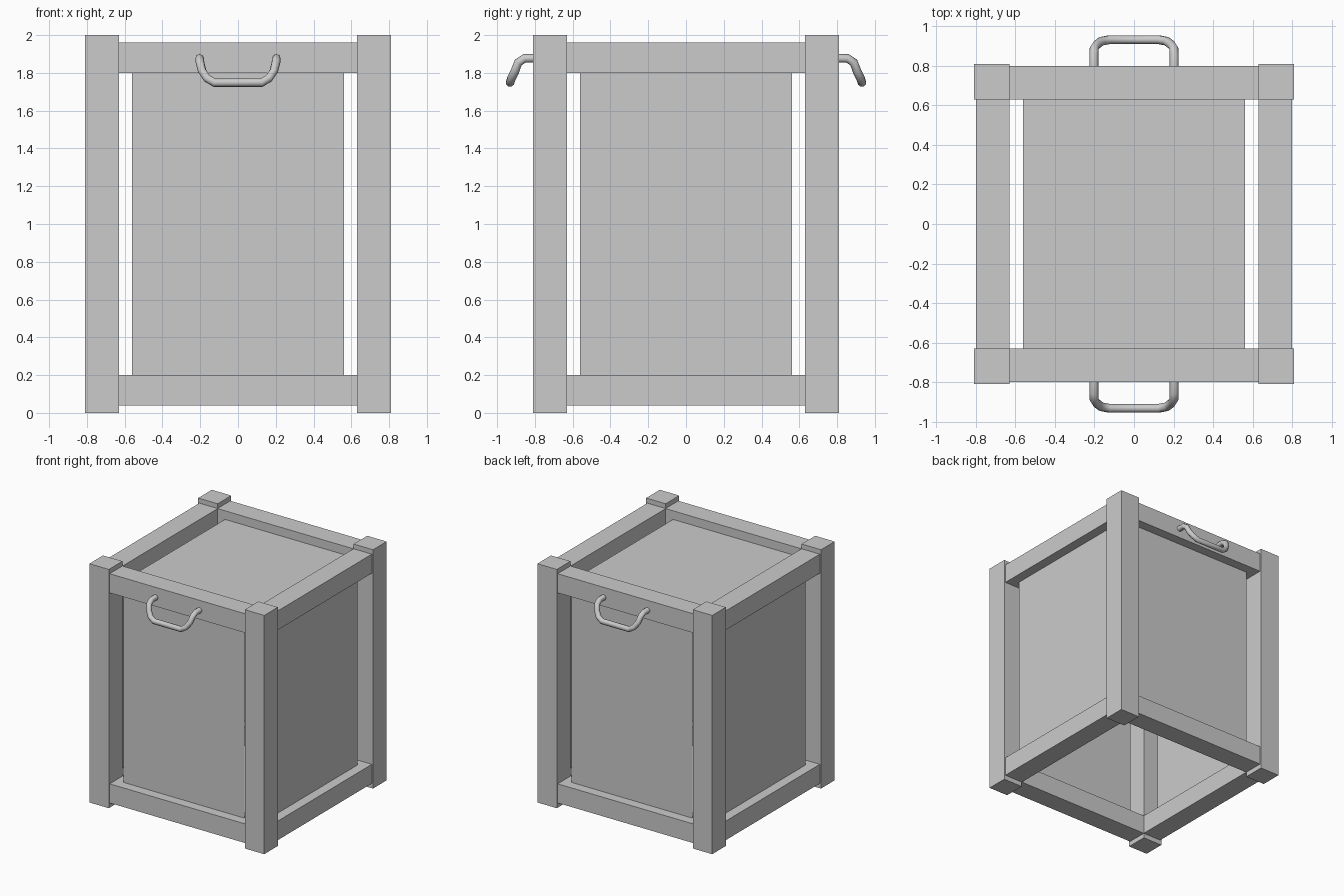
import bpy
from math import radians

if "Cube" in bpy.data.objects:
    bpy.data.objects.remove(bpy.data.objects["Cube"], do_unlink=True)

grey = bpy.data.materials.new("light_grey")
grey.use_nodes = True
GREY = (0.6, 0.6, 0.6, 1)
grey.diffuse_color = GREY
grey.node_tree.nodes["Principled BSDF"].inputs["Base Color"].default_value = GREY


def box(name, centre, size):
    bpy.ops.mesh.primitive_cube_add(size=1, location=centre)
    part = bpy.context.object
    part.name = name
    part.scale = size
    bpy.ops.object.transform_apply(location=False, rotation=False, scale=True)
    part.data.materials.append(grey)
    return part


POST = 0.72       # post centre distance
RAIL = 0.714      # rail and panel centre distance
SPAN = 1.27       # clear length between posts
THIN = 0.006
SIDES = (("front", -1), ("back", 1))

# Corner posts
for depth, sy in SIDES:
    for side, sx in (("right", -1), ("left", 1)):
        box(f"{depth}_{side}_post", (sx * POST, sy * POST, 1), (0.18, 0.18, 2))

# Rails between the posts, top and bottom
for level, z in (("bottom", 0.12), ("top", 1.88)):
    for depth, s in SIDES:
        box(f"{depth}_{level}_rail", (0, s * RAIL, z), (SPAN, 0.17, 0.16))
    for side, s in (("right", -1), ("left", 1)):
        box(f"{side}_{level}_rail", (s * RAIL, 0, z), (0.17, SPAN, 0.16))

# Thin panels held in the middle of the rails, with open corners and no floor
for depth, s in SIDES:
    box(f"{depth}_panel", (0, s * RAIL, 1), (1.12, THIN, 1.68))
for side, s in (("right", -1), ("left", 1)):
    box(f"{side}_panel", (s * RAIL, 0, 1), (THIN, 1.12, 1.68))
box("top_panel", (0, 0, 1.885), (1.12, 1.34, THIN))


# Bent tube handles on the front and back top rails
def handle(name, s):
    half = [(0.203, 0.78, 1.877), (0.203, 0.855, 1.877), (0.201, 0.888, 1.855),
            (0.19, 0.905, 1.81), (0.165, 0.924, 1.772), (0.125, 0.932, 1.748)]
    path = half + [(-x, y, z) for x, y, z in reversed(half)]
    curve = bpy.data.curves.new(name, "CURVE")
    curve.dimensions = "3D"
    curve.bevel_depth = 0.023
    curve.bevel_resolution = 2
    curve.use_fill_caps = True
    spline = curve.splines.new("POLY")
    spline.points.add(len(path) - 1)
    for point, (x, y, z) in zip(spline.points, path):
        point.co = (-s * x, s * y, z, 1)
    tube = bpy.data.objects.new(name, curve)
    bpy.context.collection.objects.link(tube)
    curve.materials.append(grey)
    bpy.ops.object.select_all(action="DESELECT")
    tube.select_set(True)
    bpy.context.view_layer.objects.active = tube
    bpy.ops.object.convert(target="MESH")
    bpy.ops.object.shade_smooth_by_angle(angle=radians(50))


for depth, s in SIDES:
    handle(f"{depth}_handle", s)
